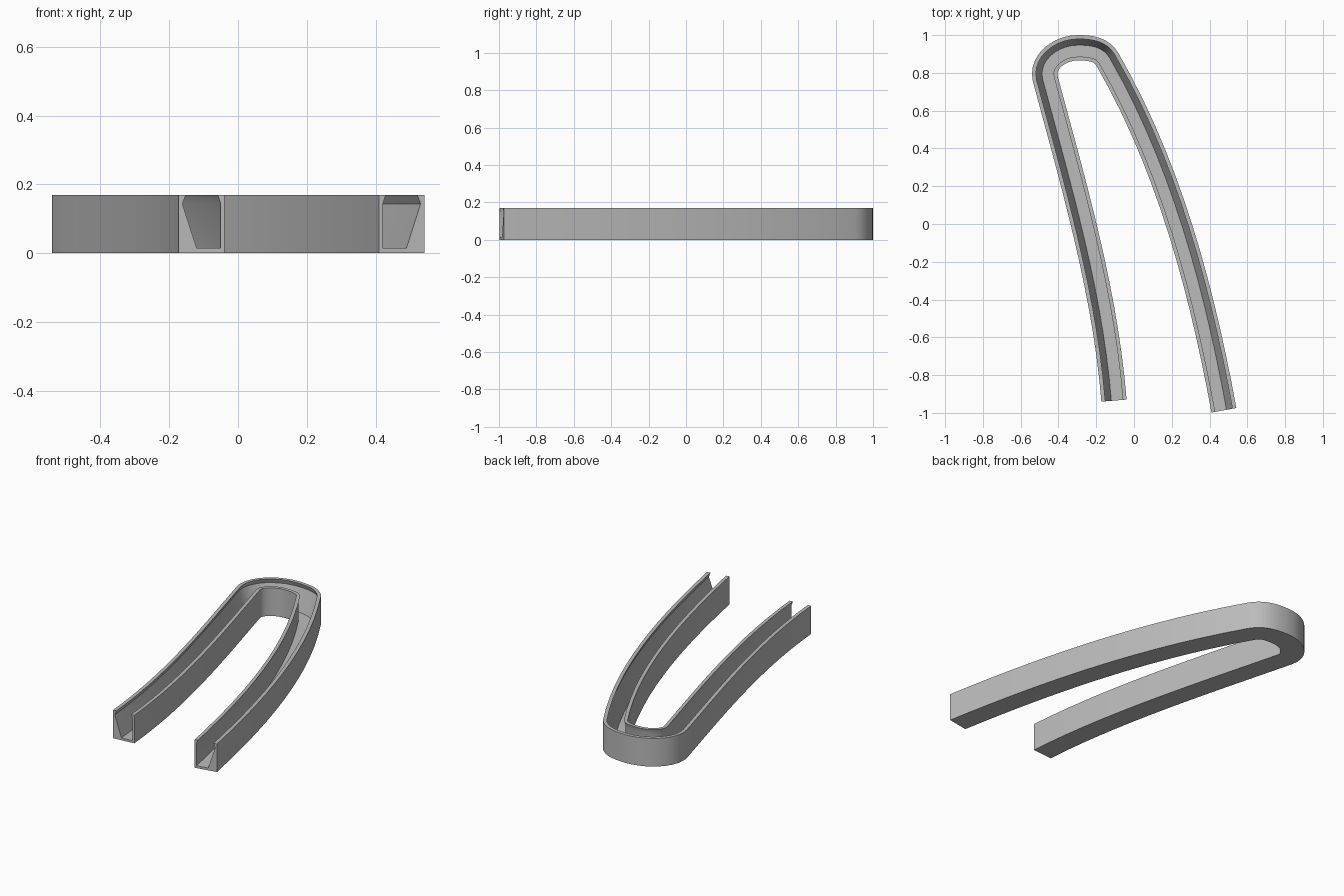
import bpy, bmesh, math
from mathutils import Vector
from mathutils.geometry import interpolate_bezier

cube = bpy.data.objects.get("Cube")
if cube:
    bpy.data.objects.remove(cube, do_unlink=True)

# Single grey material
grey = bpy.data.materials.new("plain_grey")
grey.use_nodes = True
colour = (0.5, 0.5, 0.5, 1)
grey.diffuse_color = colour
grey.node_tree.nodes["Principled BSDF"].inputs["Base Color"].default_value = colour

# Path knots: x, y, heading in degrees from +y (clockwise), handle in, handle out
KNOTS = [
    (-0.106, -0.935, -4.6, 0, 0.58),
    (-0.47, 0.77, -15, 0.58, 0.085),
    (-0.296, 0.933, 90, 0.105, 0.075),
    (-0.14, 0.87, 150, 0.06, 0.65),
    (0.476, -0.986, 169.6, 0.65, 0),
]
STEPS = [14, 10, 8, 14]

# Channel cross-section: offset towards the outside of the bend, height
PROFILE = [
    (-0.067, 0), (0.067, 0), (0.067, 0.169), (0.046, 0.169), (0.056, 0.143),
    (0.014, 0.014), (-0.056, 0.014), (-0.056, 0.143), (-0.047, 0.169), (-0.067, 0.169),
]


def heading(degrees):
    a = math.radians(degrees)
    return Vector((math.sin(a), math.cos(a), 0))


def trace_path():
    points = []
    for a, b, steps in zip(KNOTS, KNOTS[1:], STEPS):
        start, end = Vector((a[0], a[1], 0)), Vector((b[0], b[1], 0))
        part = interpolate_bezier(start, start + heading(a[2]) * a[4],
                                  end - heading(b[2]) * b[3], end, steps + 1)
        points += part[1:] if points else part
    return points


def sweep(name, path, profile):
    bm = bmesh.new()
    rings = []
    for i, p in enumerate(path):
        if i == 0:
            d = heading(KNOTS[0][2])
        elif i == len(path) - 1:
            d = heading(KNOTS[-1][2])
        else:
            d = (path[i + 1] - p).normalized() + (p - path[i - 1]).normalized()
            d.normalize()
        outward = Vector((-d.y, d.x, 0))
        rings.append([bm.verts.new(p + outward * o + Vector((0, 0, z))) for o, z in profile])
    n = len(profile)
    for r, s in zip(rings, rings[1:]):
        for k in range(n):
            bm.faces.new((r[k], r[(k + 1) % n], s[(k + 1) % n], s[k]))
    # End caps
    bm.faces.new(rings[0])
    bm.faces.new(rings[-1])
    bmesh.ops.recalc_face_normals(bm, faces=bm.faces)
    mesh = bpy.data.meshes.new(name)
    bm.to_mesh(mesh)
    bm.free()
    obj = bpy.data.objects.new(name, mesh)
    bpy.context.collection.objects.link(obj)
    mesh.materials.append(grey)
    return obj


# Curved channel with undercut lips
channel = sweep("curved_channel", trace_path(), PROFILE)
bpy.ops.object.select_all(action="DESELECT")
channel.select_set(True)
bpy.context.view_layer.objects.active = channel
bpy.ops.object.shade_smooth_by_angle(angle=math.radians(20))
